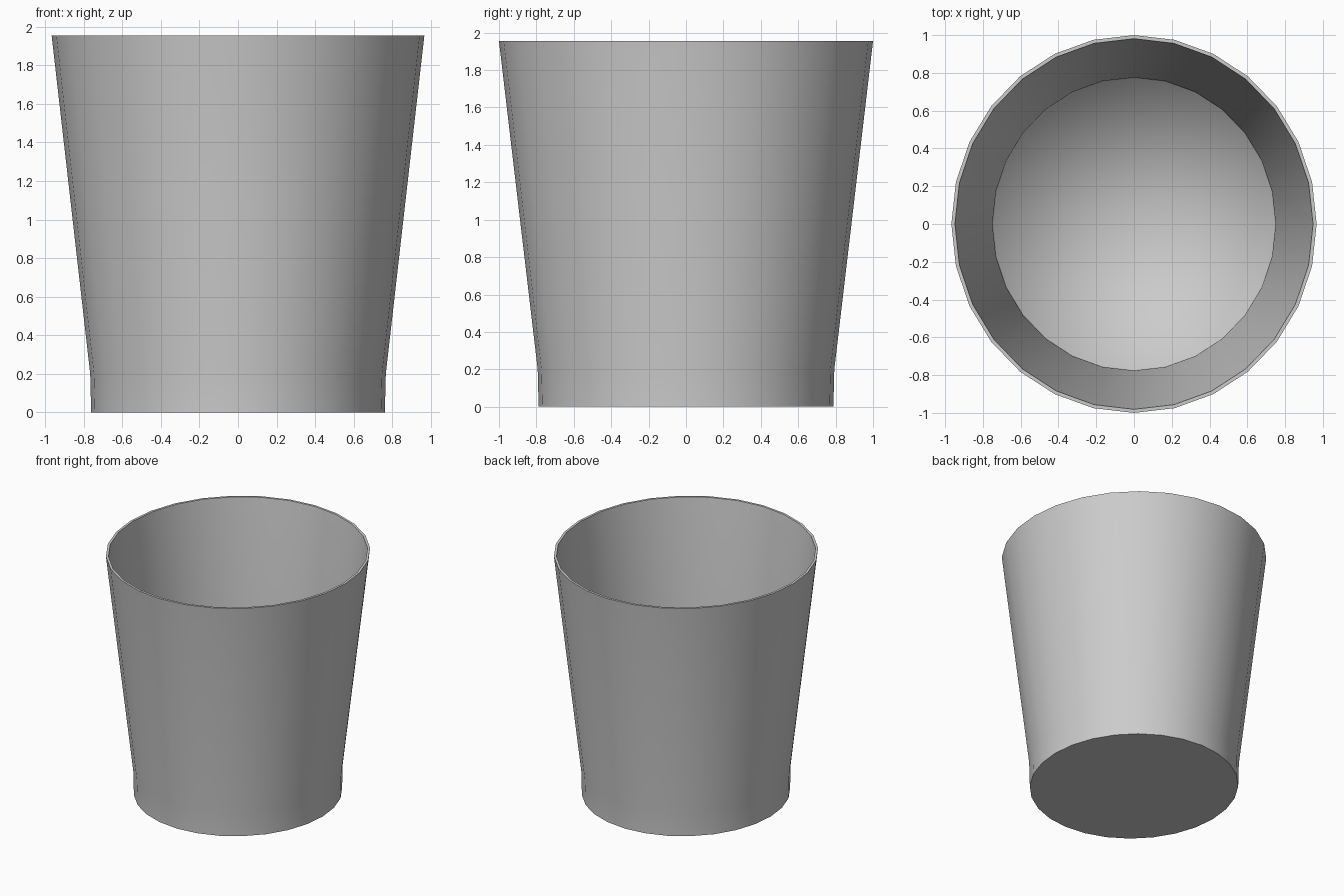
import bpy, bmesh, math

if "Cube" in bpy.data.objects:
    bpy.data.objects.remove(bpy.data.objects["Cube"])

SIDES = 28
# rings from outer base, up the outside, over the rim, down the inside: (x radius, y radius, z)
RINGS = [(0.762, 0.788, 0.0), (0.767, 0.793, 0.2), (0.967, 1.0, 1.955),
         (0.948, 0.981, 1.955), (0.75, 0.776, 0.2), (0.746, 0.772, 0.02)]

bm = bmesh.new()
rings = []
for rx, ry, z in RINGS:
    ring = []
    for i in range(SIDES):
        a = 2 * math.pi * i / SIDES
        ring.append(bm.verts.new((rx * math.cos(a), ry * math.sin(a), z)))
    rings.append(ring)

# outer wall, rim and inner wall
for lo, hi in zip(rings, rings[1:]):
    for i in range(SIDES):
        j = (i + 1) % SIDES
        bm.faces.new((lo[i], lo[j], hi[j], hi[i]))

# underside and inner floor, the floor fanned to a centre point
bm.faces.new(rings[0][::-1])
centre = bm.verts.new((0, 0, RINGS[-1][2]))
for i in range(SIDES):
    bm.faces.new((rings[-1][i], rings[-1][(i + 1) % SIDES], centre))
bmesh.ops.recalc_face_normals(bm, faces=bm.faces)

# smooth throughout, sharp at the outer base and both rim edges
for f in bm.faces:
    f.smooth = True
for k in (0, 2, 3):
    for i in range(SIDES):
        bm.edges.get((rings[k][i], rings[k][(i + 1) % SIDES])).smooth = False

mesh = bpy.data.meshes.new("tapered_cup")
bm.to_mesh(mesh)
bm.free()
cup = bpy.data.objects.new("tapered_cup", mesh)
bpy.context.collection.objects.link(cup)
